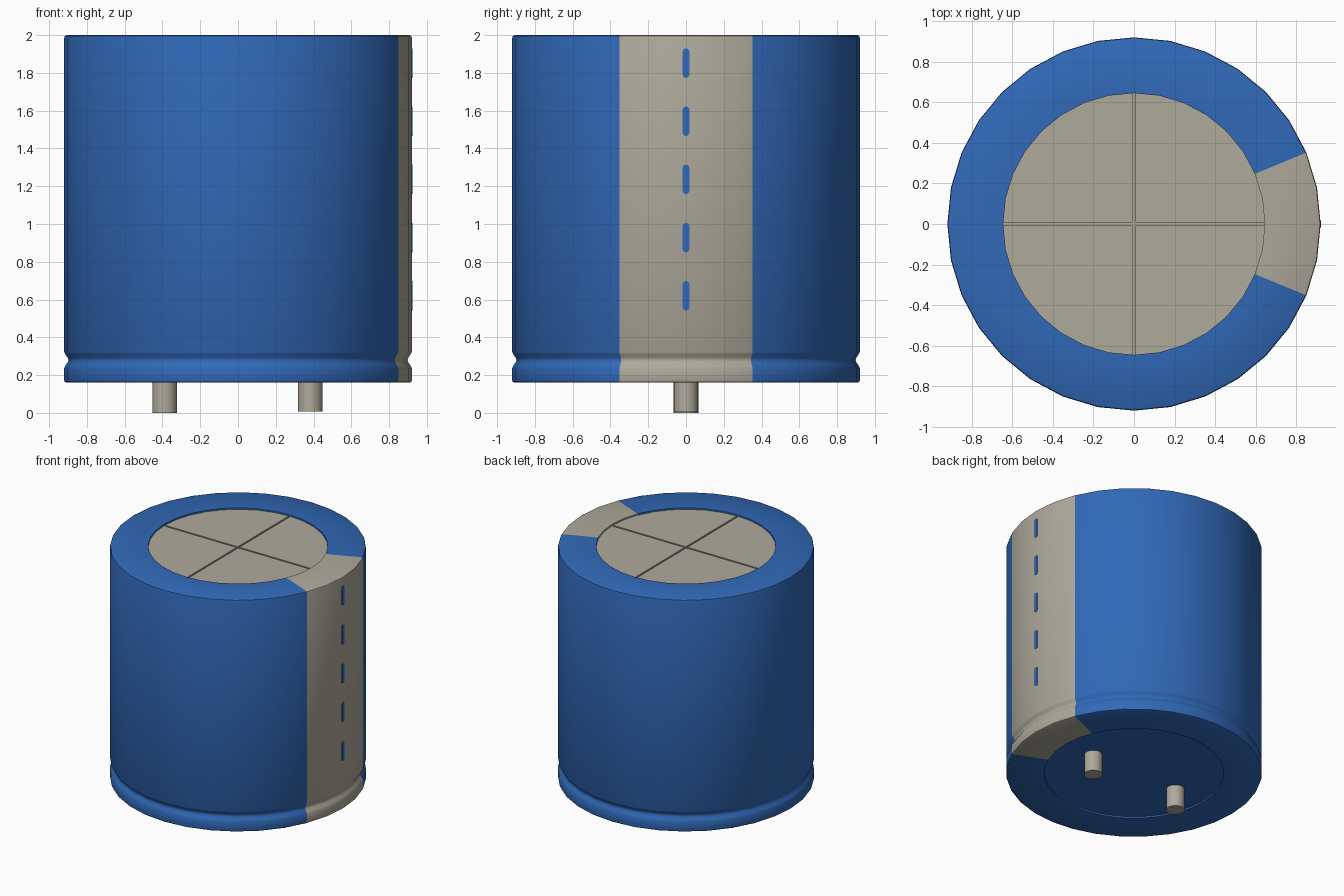
import bpy
import bmesh
from math import pi, cos, sin, atan2, radians, hypot

cube = bpy.data.objects.get("Cube")
if cube:
    bpy.data.objects.remove(cube, do_unlink=True)

SIDES = 32
RIM = 0.645          # radius of the end openings
FLOOR = 1.976        # bottom of the vent grooves


def material(name, rgb):
    mat = bpy.data.materials.new(name)
    mat.use_nodes = True
    mat.diffuse_color = (*rgb, 1)
    mat.node_tree.nodes["Principled BSDF"].inputs["Base Color"].default_value = (*rgb, 1)
    return mat


BLUE = material("blue sleeve", (0.03, 0.14, 0.475))
GREY = material("warm grey", (0.43, 0.40, 0.33))


def finish(bm, name, mats, smooth=True):
    bmesh.ops.remove_doubles(bm, verts=bm.verts, dist=1e-5)
    bmesh.ops.recalc_face_normals(bm, faces=bm.faces)
    mesh = bpy.data.meshes.new(name)
    bm.to_mesh(mesh)
    bm.free()
    obj = bpy.data.objects.new(name, mesh)
    bpy.context.collection.objects.link(obj)
    for mat in mats:
        mesh.materials.append(mat)
    if smooth:
        bpy.ops.object.select_all(action="DESELECT")
        obj.select_set(True)
        bpy.context.view_layer.objects.active = obj
        bpy.ops.object.shade_smooth_by_angle(angle=radians(35))
    return obj


def prism(name, points, offset, mat):
    """Extrude a closed outline by an offset vector."""
    bm = bmesh.new()
    face = bm.faces.new([bm.verts.new(p) for p in points])
    new = bmesh.ops.extrude_face_region(bm, geom=[face])["geom"]
    verts = [v for v in new if isinstance(v, bmesh.types.BMVert)]
    bmesh.ops.translate(bm, verts=verts, vec=offset)
    # extruding leaves the starting face in place, closing the prism
    if not face.is_valid or face not in bm.faces[:]:
        bmesh.ops.holes_fill(bm, edges=bm.edges)
    return finish(bm, name, [mat], smooth=False)


# Body: lathed profile with rolled groove and recessed ends
profile = [(0, 0.172), (RIM, 0.172), (RIM, 0.16), (0.908, 0.16), (0.917, 0.164),
           (0.92, 0.172), (0.92, 0.238), (0.914, 0.25), (0.902, 0.267),
           (0.898, 0.28), (0.902, 0.293), (0.914, 0.31), (0.92, 0.322),
           (0.92, 1.985), (0.917, 1.995), (0.908, 2.0), (RIM, 2.0),
           (RIM, FLOOR), (0, FLOOR)]
bm = bmesh.new()
verts = [bm.verts.new((r, 0, z)) for r, z in profile]
edges = [bm.edges.new(pair) for pair in zip(verts, verts[1:])]
bmesh.ops.spin(bm, geom=verts + edges, cent=(0, 0, 0), axis=(0, 0, 1),
               angle=2 * pi, steps=SIDES, use_duplicate=False)
for face in bm.faces:
    c = face.calc_center_median()
    outside = hypot(c.x, c.y) > RIM - 0.01
    stripe = outside and abs(atan2(c.y, c.x)) < radians(22.5)
    vent_floor = not outside and c.z > 1
    face.material_index = int(stripe or vent_floor)
finish(bm, "can_body", [BLUE, GREY])

# Vent disc: four raised quarters that leave a cross-shaped groove
GAP = 0.007
for q, name in enumerate(("back_left", "back_right", "front_right", "front_left")):
    sx, sy = ((1, 1), (-1, 1), (-1, -1), (1, -1))[q]
    arc = [(RIM * cos(a), RIM * sin(a))
           for a in (i * 2 * pi / SIDES for i in range(SIDES // 4 + 1))]
    outline = [(GAP, GAP)] + [(max(x, GAP), max(y, GAP)) for x, y in arc]
    prism("vent_quarter_" + name, [(sx * x, sy * y, FLOOR) for x, y in outline],
          (0, 0, 0.012), GREY)

# Polarity dashes on the stripe: thin rounded plates
HALF_W, HALF_H = 0.018, 0.078
for i in range(5):
    z = 1.852 - 0.308 * i
    outline = []
    for end in (1, -1):
        for k in range(7):
            a = k * pi / 6 + (0 if end > 0 else pi)
            outline.append((0.9145, HALF_W * cos(a),
                            z + end * (HALF_H - HALF_W) + HALF_W * sin(a)))
    prism(f"polarity_dash_{i + 1}", outline, (0.008, 0, 0), BLUE)

# Terminal pins
for name, x, bottom in (("left_pin", 0.382, 0.008), ("right_pin", -0.388, 0.0)):
    bm = bmesh.new()
    bmesh.ops.create_cone(bm, cap_ends=True, segments=24, radius1=0.065,
                          radius2=0.065, depth=0.2 - bottom)
    bmesh.ops.translate(bm, verts=bm.verts, vec=(x, 0, (0.2 + bottom) / 2))
    finish(bm, name, [GREY])
